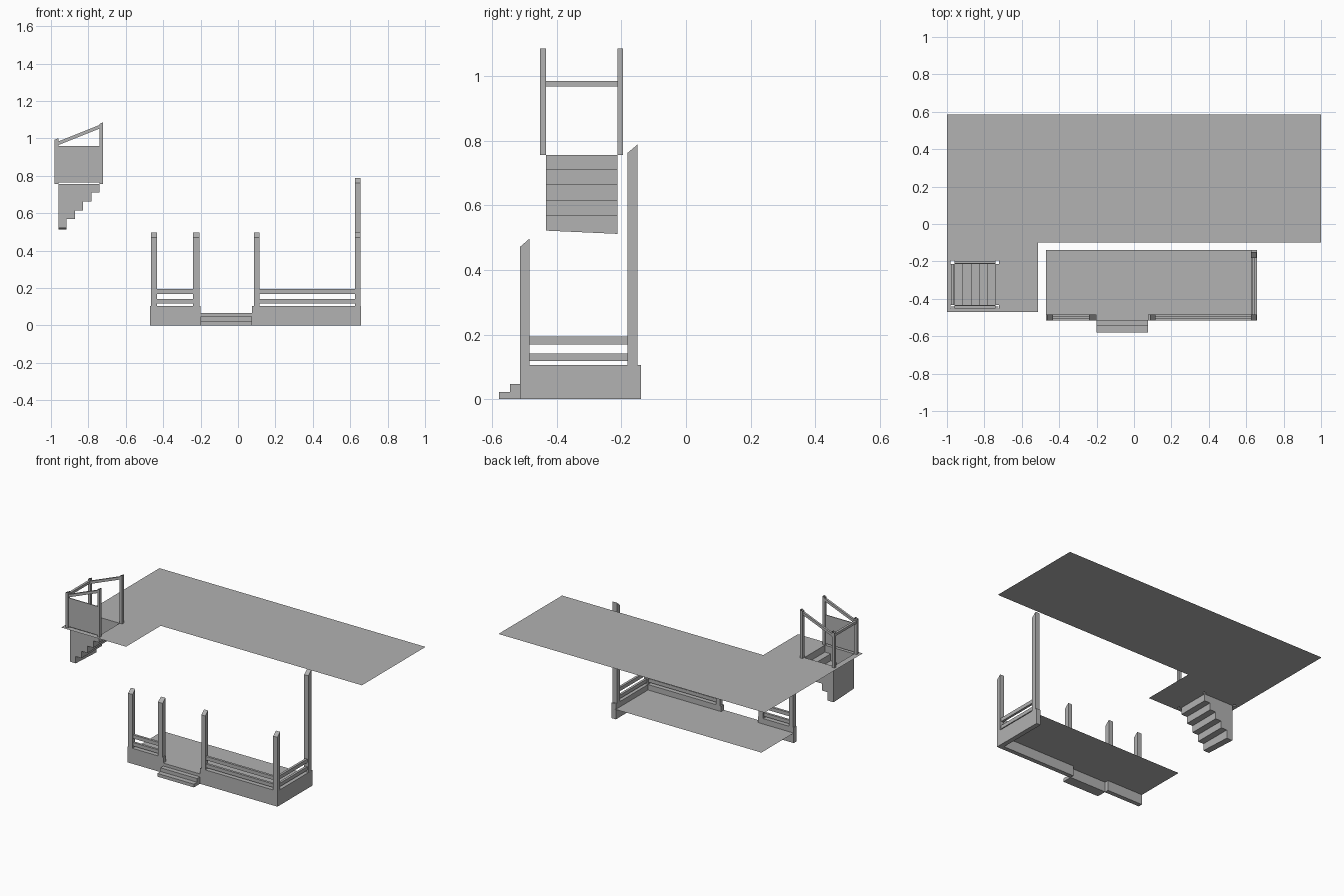
import bpy
import bmesh
from mathutils import Vector

cube = bpy.data.objects.get("Cube")
if cube:
    bpy.data.objects.remove(cube, do_unlink=True)

GREY = (0.445, 0.445, 0.445, 1)
grey = bpy.data.materials.new("plain_grey")
grey.use_nodes = True
grey.diffuse_color = GREY
grey.node_tree.nodes["Principled BSDF"].inputs["Base Color"].default_value = GREY


def finish(name, bm, fix_normals=True):
    if fix_normals:
        bmesh.ops.recalc_face_normals(bm, faces=bm.faces)
    mesh = bpy.data.meshes.new(name)
    bm.to_mesh(mesh)
    bm.free()
    mesh.materials.append(grey)
    obj = bpy.data.objects.new(name, mesh)
    bpy.context.collection.objects.link(obj)
    return obj


def box(name, x, y, z, rise_x=0, rise_y=0, open_ends=False):
    """Box from (min, max) ranges; the top can rise along x or y."""
    bm = bmesh.new()
    bmesh.ops.create_cube(bm, size=1)
    for v in bm.verts:
        i, j, k = (int(c > 0) for c in v.co)
        v.co = Vector((x[i], y[j], z[k] + k * (i * rise_x + j * rise_y)))
    bm.normal_update()
    if open_ends:
        ends = [f for f in bm.faces if abs(f.normal.z) > 0.5]
        bmesh.ops.delete(bm, geom=ends, context='FACES')
    return finish(name, bm)


def sheet(name, xs, ys, z, keep):
    """Flat sheet made of grid cells, leaving out those not kept."""
    bm = bmesh.new()
    for i in range(len(xs) - 1):
        for j in range(len(ys) - 1):
            if keep(i, j):
                corners = [(xs[i], ys[j]), (xs[i + 1], ys[j]),
                           (xs[i + 1], ys[j + 1]), (xs[i], ys[j + 1])]
                bm.faces.new([bm.verts.new((a, b, z)) for a, b in corners])
    bmesh.ops.remove_doubles(bm, verts=bm.verts, dist=0.0001)
    return finish(name, bm, False)


# Upper floor: L shape with a stair opening and post holes
LEVEL = 0.757
POST_X = [(-0.98, -0.96), (-0.74, -0.722)]
POST_Y = [(-0.453, -0.434), (-0.213, -0.195)]
xs = [-1, *POST_X[0], *POST_X[1], -0.512, 1]
ys = [-0.47, *POST_Y[0], *POST_Y[1], -0.098, 0.585]
sheet("upper_floor", xs, ys, LEVEL,
      lambda i, j: not (i == 5 and j < 5)
      and not (i in (1, 3) and j in (1, 3))
      and not (i == 2 and j == 2))

# Stairwell: stepped underside, closed sides and end, open top
STEPS = 5
x0, x1 = POST_X[0][1], POST_X[1][0]
y0, y1 = POST_Y[0][1], POST_Y[1][0]
run, drop = (x1 - x0) / STEPS, 0.047
profile = [(x0, LEVEL), (x1, LEVEL)]
for s in range(1, STEPS + 1):
    profile += [(x1 - (s - 1) * run, LEVEL - s * drop),
                (x1 - s * run, LEVEL - s * drop)]
bm = bmesh.new()
front = [bm.verts.new((x, y0, z)) for x, z in profile]
back = [bm.verts.new((x, y1, z)) for x, z in profile]
for v in back[-2:]:
    v.co.z -= 0.01
bm.faces.new(front)
bm.faces.new(back[::-1])
for a in range(1, len(profile)):
    b = (a + 1) % len(profile)
    bm.faces.new((front[a], front[b], back[b], back[a]))
finish("stairwell", bm)

# Stair railing: hollow posts, sloping rails, cross rail and side panel
for side, y in zip(("front", "back"), POST_Y):
    box(side + "_low_post", POST_X[0], y, (LEVEL, 0.993), rise_x=0.008, open_ends=True)
    box(side + "_high_post", POST_X[1], y, (LEVEL, 1.078), rise_x=0.008, open_ends=True)
    rail = box(side + "_sloping_rail", (x0, x1), (y[0] + 0.002, y[1] - 0.002), (0.965, 0.984))
    for v in rail.data.vertices:
        if v.co.x > -0.85:
            v.co.z += 0.088
box("cross_rail", (-0.978, -0.962), (y0, y1), (0.968, 0.985))
box("side_panel", (-0.978, -0.724), (-0.447, -0.441), (0.765, 0.96))

# Porch floor with a doorway tongue between the front walls
GAP = (-0.2, 0.075)
FRONT, INNER, TOP = -0.515, -0.485, 0.105
sheet("porch_floor", [-0.47, *GAP, 0.63], [FRONT, INNER, -0.138], 0.068,
      lambda i, j: j == 1 or i == 1)

# Porch walls
box("front_right_wall", (-0.47, GAP[0]), (FRONT, INNER), (0, TOP))
box("front_left_wall", (GAP[1], 0.657), (FRONT, INNER), (0, TOP))
box("side_wall", (0.625, 0.657), (INNER, -0.14), (0, TOP))

# Entrance steps
box("lower_step", GAP, (-0.58, -0.546), (0, 0.022))
box("upper_step", GAP, (-0.546, FRONT), (0, 0.047))
box("threshold", GAP, (FRONT, FRONT + 0.004), (0.0, 0.067))

# Porch posts with slanted tops
PORCH_X = [(-0.465, -0.433), (-0.24, -0.207), (0.085, 0.115), (0.625, 0.656)]
for n, x in enumerate(PORCH_X):
    box(f"porch_post_{n + 1}", x, (FRONT, INNER), (TOP, 0.471), rise_y=0.026)
box("tall_porch_post", PORCH_X[3], (-0.182, -0.15), (TOP, 0.762), rise_y=0.027)

# Porch rails in pairs
for level, z in (("lower", (0.118, 0.142)), ("upper", (0.169, 0.194))):
    box(level + "_short_rail", (PORCH_X[0][1], PORCH_X[1][0]), (-0.508, -0.492), z)
    box(level + "_long_rail", (PORCH_X[2][1], PORCH_X[3][0]), (-0.508, -0.492), z)
    box(level + "_side_rail", (0.632, 0.648), (INNER, -0.182), z)
